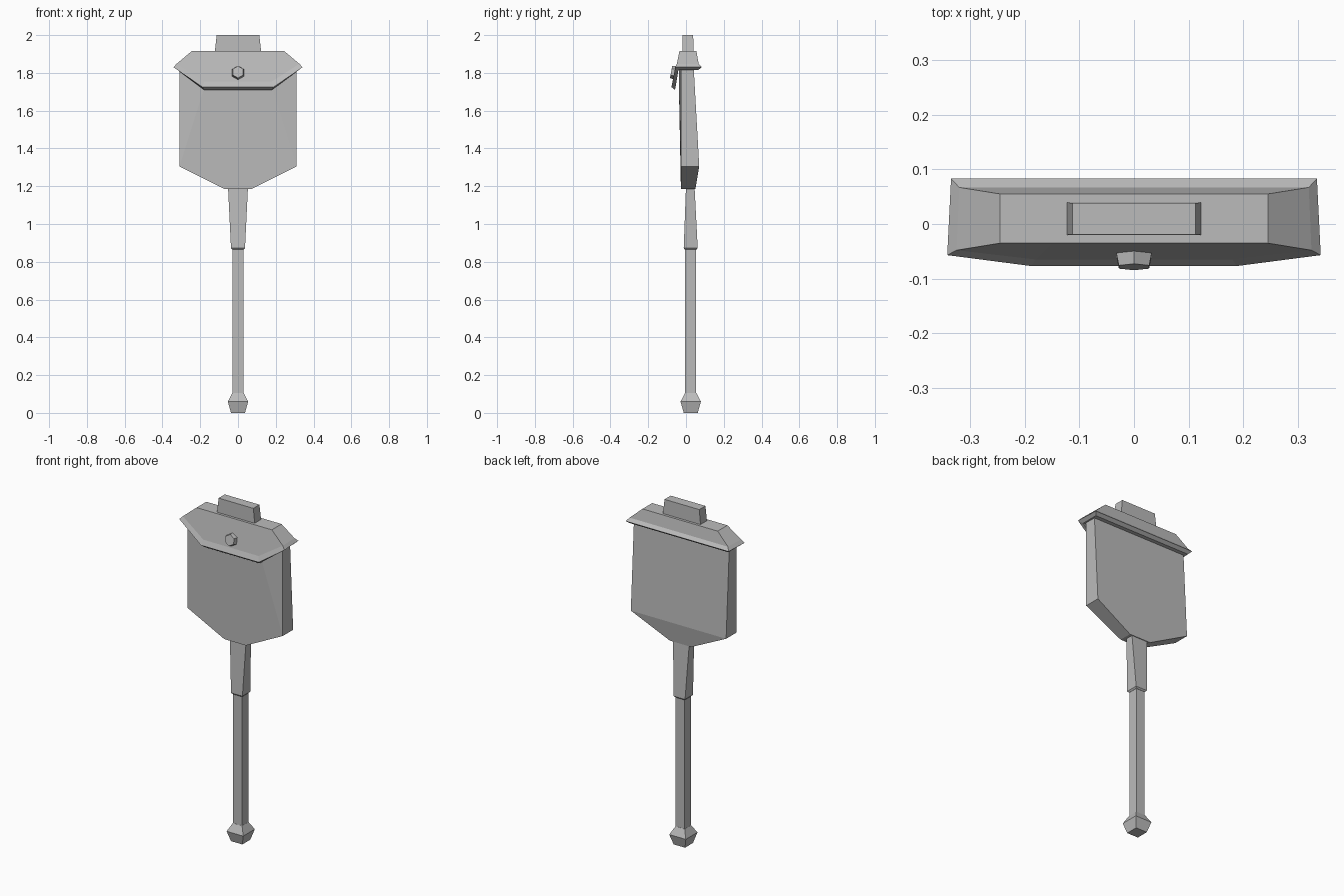
import bpy, bmesh, math
from mathutils import Vector, Matrix

cube = bpy.data.objects.get("Cube")
if cube:
    bpy.data.objects.remove(cube, do_unlink=True)

grey = bpy.data.materials.new("plain_grey")
grey.use_nodes = True
COLOUR = (0.5, 0.5, 0.5, 1)
grey.diffuse_color = COLOUR
grey.node_tree.nodes["Principled BSDF"].inputs["Base Color"].default_value = COLOUR


def finish(name, bm):
    bmesh.ops.recalc_face_normals(bm, faces=bm.faces)
    mesh = bpy.data.meshes.new(name)
    bm.to_mesh(mesh)
    bm.free()
    mesh.materials.append(grey)
    obj = bpy.data.objects.new(name, mesh)
    bpy.context.collection.objects.link(obj)
    return obj


def loft(bm, rings):
    """Bridge equal point rings with quads and return the vertex rings."""
    rows = [[bm.verts.new(p) for p in ring] for ring in rings]
    n = len(rows[0])
    for low, high in zip(rows, rows[1:]):
        for i in range(n):
            j = (i + 1) % n
            bm.faces.new((low[i], low[j], high[j], high[i]))
    return rows


def square_post(name, sections):
    """Stack of rectangles, each given as z, half width, front y, back y."""
    bm = bmesh.new()
    rows = loft(bm, [[(-w, f, z), (w, f, z), (w, b, z), (-w, b, z)]
                     for z, w, f, b in sections])
    bm.faces.new(rows[0])
    bm.faces.new(rows[-1])
    return finish(name, bm)


def centred(z, w, y=0.025):
    return (z, w, y - w, y + w)


# Shaft with its pommel, and the tapered collar below the head
square_post("pommel", [centred(0, 0.037), centred(0.06, 0.054), centred(0.105, 0.03)])
square_post("shaft", [centred(0.1, 0.029), centred(0.9, 0.029)])
square_post("collar", [centred(0.864, 0.03), centred(0.872, 0.037),
                       (1.2, 0.053, 0, 0.045)])

# Wedge-shaped head, mirrored about x and wrapped in a hull
bm = bmesh.new()
half = [(0.07, -0.027, 1.185), (0.31, -0.027, 1.305), (0.31, -0.027, 1.84),
        (0.17, -0.038, 1.75), (0.17, -0.036, 1.84),
        (0.07, 0.05, 1.185), (0.31, 0.07, 1.305), (0.31, 0.04, 1.84)]
for x, y, z in half:
    for side in (-1, 1):
        bm.verts.new((side * x, y, z))
bmesh.ops.convex_hull(bm, input=bm.verts)
bmesh.ops.dissolve_limit(bm, angle_limit=0.005, verts=bm.verts, edges=bm.edges)
finish("head", bm)

# Sloping cap with a front flap: each ring is back end, front end, flap corner
rings = [
    [(0.245, 0.055, 1.915), (0.245, -0.035, 1.915), (0.15, -0.035, 1.915)],
    [(0.32, 0.067, 1.848), (0.325, -0.048, 1.848), (0.18, -0.065, 1.755)],
    [(0.335, 0.083, 1.83), (0.342, -0.057, 1.83), (0.188, -0.077, 1.725)],
    [(0.32, 0.065, 1.815), (0.32, -0.04, 1.815), (0.18, -0.058, 1.71)],
]
bm = bmesh.new()
rows = loft(bm, [r + [(-x, y, z) for x, y, z in reversed(r)] for r in rings])
bm.faces.new(rows[0])
b, f, c, c2, f2, b2 = rows[-1]
bm.faces.new((b, f, f2, b2))
bm.faces.new((f, c, c2, f2))
finish("cap", bm)

# Block on top of the cap
square_post("top_block", [(1.9, 0.124, -0.02, 0.04), (2.0, 0.113, -0.019, 0.038)])

# Six-sided stud standing square to the flap
bm = bmesh.new()
normal = Vector((0, -0.16, 0.03)).normalized()
turn = normal.to_track_quat('Z', 'Y').to_matrix().to_4x4()
place = Matrix.Translation((0, -0.064, 1.802)) @ turn @ Matrix.Rotation(math.pi / 6, 4, 'Z')
bmesh.ops.create_cone(bm, cap_ends=True, segments=6, radius1=0.039, radius2=0.032,
                      depth=0.03, matrix=place)
# Keep a corner of the stud pointing up
top = max(bm.verts, key=lambda v: v.co.z)
if abs(top.co.x) > 0.005:
    centre = Vector((0, -0.064, 1.802))
    bmesh.ops.rotate(bm, cent=centre, verts=bm.verts,
                     matrix=Matrix.Rotation(math.pi / 6, 3, normal))
finish("stud", bm)
